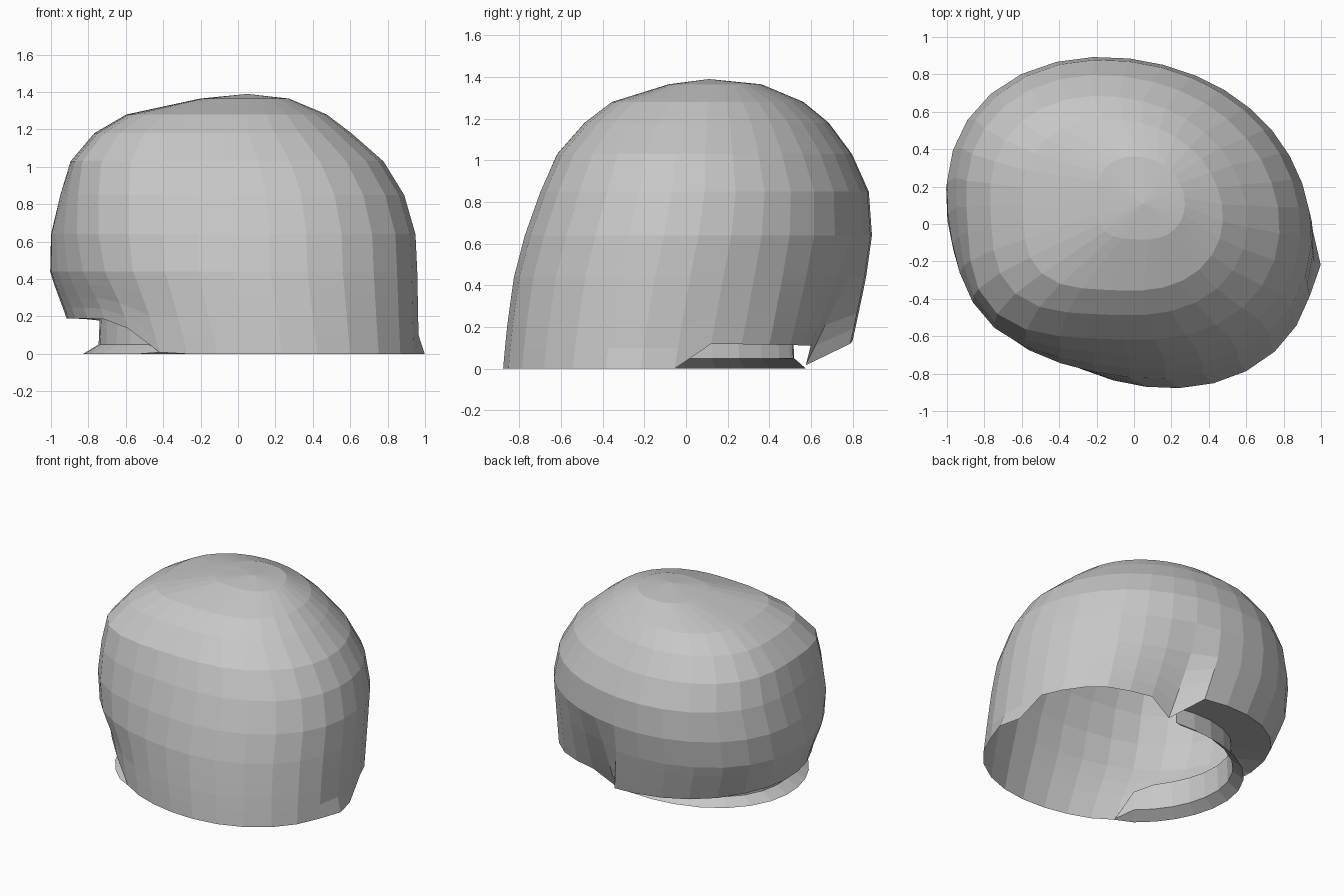
import bpy, bmesh, math

if "Cube" in bpy.data.objects:
    bpy.data.objects.remove(bpy.data.objects["Cube"])

SEGMENTS = 32

grey = bpy.data.materials.new("plain grey")
grey.use_nodes = True
grey.diffuse_color = (0.57, 0.57, 0.57, 1)
grey.node_tree.nodes["Principled BSDF"].inputs["Base Color"].default_value = (0.57, 0.57, 0.57, 1)

# Height, then the right, left, front and back limits of the shell
PROFILE = [
    (0.0, -0.84, 0.96, -0.87, 0.76), (0.17, -0.9, 0.955, -0.855, 0.80),
    (0.43, -0.995, 0.95, -0.82, 0.855), (0.64, -0.99, 0.94, -0.765, 0.885),
    (0.85, -0.94, 0.88, -0.69, 0.87), (1.03, -0.885, 0.77, -0.61, 0.79),
    (1.18, -0.76, 0.60, -0.48, 0.68), (1.28, -0.59, 0.47, -0.35, 0.56),
    (1.365, -0.2, 0.27, -0.08, 0.36),
]
# Angle in degrees, then the height of the hem
HEM = [(0, 0), (8, 0.12), (68, 0.11), (78, 0.01), (90, 0.12), (150, 0.19),
       (205, 0.19), (222, 0.18), (232, 0.03), (238, 0), (360, 0)]
# Angle in degrees, then how far the wall is dented at the back left
DENT = [(0, 0), (40, 0), (68, 0.7), (78, 1), (90, 0), (360, 0)]
# Limits of the foot on the ground
FOOT = (-0.82, 0.95, -0.87, 0.57)


def interpolate(table, key):
    """Blend the two rows of a table around a key."""
    for low, high in zip(table, table[1:]):
        if key <= high[0]:
            t = (key - low[0]) / (high[0] - low[0])
            return [a + (b - a) * t for a, b in zip(low[1:], high[1:])]
    return table[-1][1:]


def hem_height(angle):
    return interpolate(HEM, math.degrees(angle))[0]


def outline(angle, box, z):
    """Lopsided oval, with a bulge that grows upwards at the front right."""
    right, left, front, back = box
    c, s = math.cos(angle), math.sin(angle)
    bulge = max(0, math.cos(angle - math.radians(225))) ** 8
    fuller = 1 + 0.01 * (1 - math.cos(4 * angle)) - 0.068 * math.sin(2 * angle)
    fuller += 0.2 * bulge * min(1, max(0, (z - 0.25) / 0.75))
    cx, cy = (left + right) / 2, (front + back) / 2
    return cx + c * fuller * (left - right) / 2, cy + s * fuller * (back - front) / 2


def shell_point(angle, z):
    if z < 0.44:
        z += hem_height(angle) * (1 - z / 0.44)
    x, y = outline(angle, interpolate(PROFILE, z), z)
    # Dent that deepens towards the hem
    dent = interpolate(DENT, math.degrees(angle))[0] * max(0, 1 - z / 0.62)
    x -= 0.06 * dent
    y -= 0.17 * dent
    # Small flare at the left end of the hem
    if z < 0.05 and abs(angle - math.radians(348)) < 0.1:
        x += 0.03
    return x, y, z


def foot_column(angle):
    """Points from the hem, tucked inwards and flaring out to the ground."""
    hem = hem_height(angle)
    weight = min(1, hem / 0.12)
    start = shell_point(angle, 0)
    x, y = outline(angle, FOOT, 0)
    targets = [(x * 0.89, y * 0.89, hem + 0.05), (x * 0.9, y * 0.9, 0.05), (x, y, 0)]
    return [start] + [[a + (b - a) * weight for a, b in zip(start, t)] for t in targets]


def bridge(bm, first, second):
    for i in range(len(first) - 1):
        bm.faces.new((first[i], first[i + 1], second[i + 1], second[i]))


def finish(name, bm):
    mesh = bpy.data.meshes.new(name)
    bm.to_mesh(mesh)
    bm.free()
    mesh.materials.append(grey)
    bpy.context.collection.objects.link(bpy.data.objects.new(name, mesh))


# Rounded outer shell, open underneath
heights = [0, 0.1, 0.2, 0.32, 0.44, 0.64, 0.85, 1.03, 1.18, 1.28, 1.365]
angles = [2 * math.pi * i / SEGMENTS for i in range(SEGMENTS)]
bm = bmesh.new()
rings = [[bm.verts.new(shell_point(a, z)) for a in angles] for z in heights]
rings = [ring + ring[:1] for ring in rings]
for low, high in zip(rings, rings[1:]):
    bridge(bm, low, high)
crown = bm.verts.new((0.05, 0.11, 1.39))
for a, b in zip(rings[-1], rings[-1][1:]):
    bm.faces.new((a, b, crown))
finish("outer_shell", bm)

# Tucked foot under the back and right side
bm = bmesh.new()
columns = [[bm.verts.new(p) for p in foot_column(a)]
           for a in angles if math.radians(88) < a < math.radians(237)]
for first, second in zip(columns, columns[1:]):
    bridge(bm, first, second)
finish("tucked_foot", bm)
